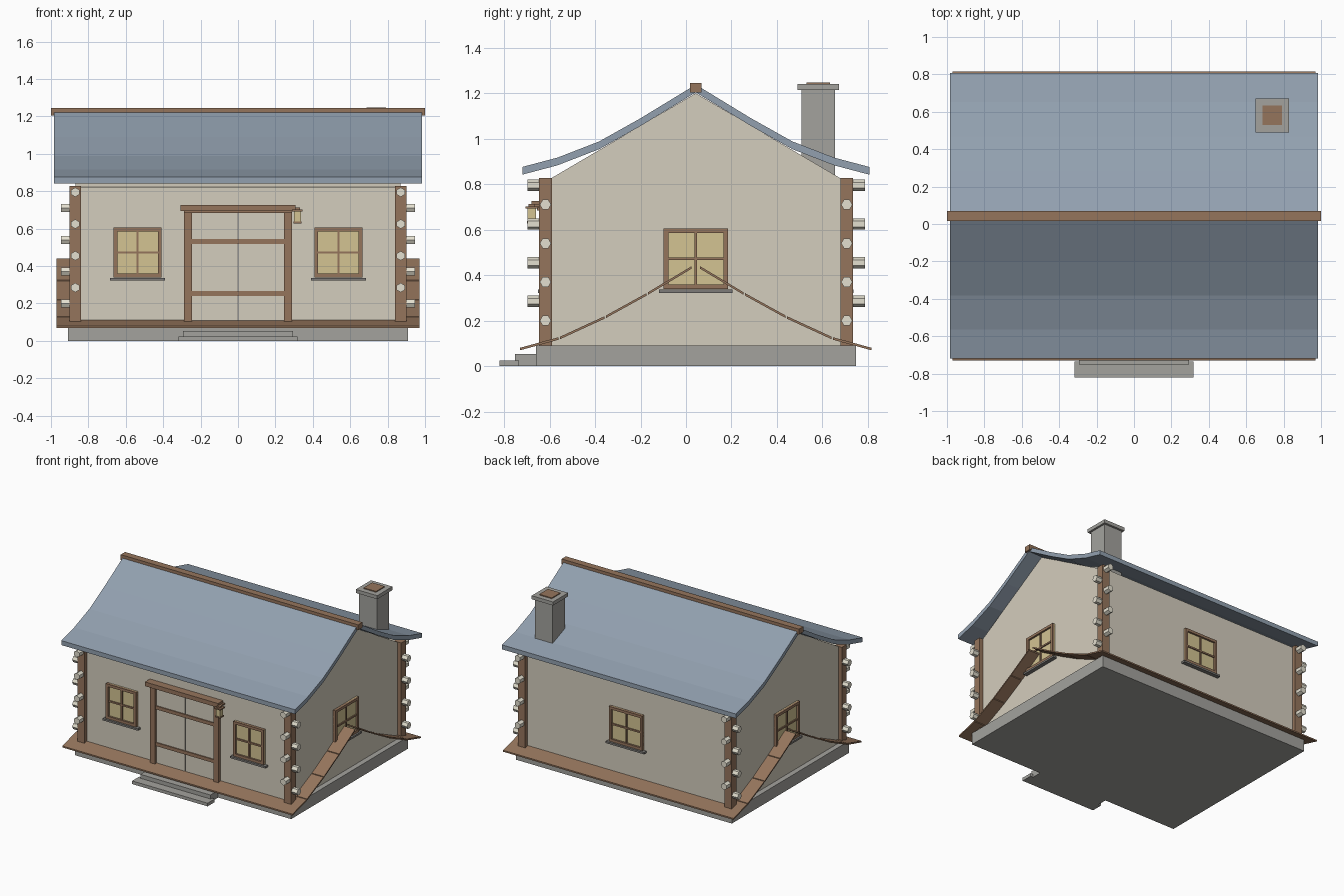
import bpy
from math import radians
from mathutils import Vector, Matrix

cube = bpy.data.objects.get("Cube")
if cube:
    bpy.data.objects.remove(cube, do_unlink=True)

C = 0.043  # y of the ridge line and of the house middle


def material(name, rgb):
    m = bpy.data.materials.new(name)
    m.use_nodes = True
    lin = [(v / 255 / 12.92 if v < 11 else ((v / 255 + 0.055) / 1.055) ** 2.4) for v in rgb]
    col = (*lin, 1)
    m.diffuse_color = col
    m.node_tree.nodes["Principled BSDF"].inputs["Base Color"].default_value = col
    return m


PLASTER = material("plaster", (212, 205, 189))
LOG = material("pale log", (228, 224, 208))
WOOD = material("brown wood", (149, 117, 92))
ROOF = material("slate blue roof", (146, 160, 175))
STONE = material("grey stone", (163, 162, 157))
GLASS = material("warm glass", (211, 195, 146))
SILL = material("dark stone", (125, 123, 120))


def mesh_object(name, verts, faces, mat):
    me = bpy.data.meshes.new(name)
    me.from_pydata(verts, [], faces)
    me.materials.append(mat)
    ob = bpy.data.objects.new(name, me)
    bpy.context.collection.objects.link(ob)
    return ob


def prism(name, profile, x0, x1, mat):
    """Extrude a (y, z) outline along x."""
    n = len(profile)
    verts = [(x, y, z) for x in (x0, x1) for y, z in profile]
    faces = [tuple(range(n))[::-1], tuple(range(n, 2 * n))]
    faces += [(i, (i + 1) % n, n + (i + 1) % n, n + i) for i in range(n)]
    ob = mesh_object(name, verts, faces, mat)
    import bmesh
    bm = bmesh.new()
    bm.from_mesh(ob.data)
    bmesh.ops.recalc_face_normals(bm, faces=bm.faces)
    bm.to_mesh(ob.data)
    bm.free()
    return ob


def box(name, x, y, z, mat):
    return prism(name, [(y[0], z[0]), (y[1], z[0]), (y[1], z[1]), (y[0], z[1])], x[0], x[1], mat)


def log_end(name, center, direction, length):
    """Six-sided log stub pointing out of the wall."""
    d = Vector(direction)
    bpy.ops.mesh.primitive_cylinder_add(vertices=6, radius=0.025, depth=length)
    ob = bpy.context.object
    ob.name = name
    spin = Matrix.Rotation(radians(90), 4, 'X' if d.y else 'Y')
    ob.matrix_world = Matrix.Translation(Vector(center) + d * length / 2) @ spin
    ob.data.materials.append(LOG)


def window(name, origin, turn, half):
    """Four-pane window built facing -y, then turned onto its wall."""
    z0, z1, t = 0.34, 0.605, 0.02
    zm = (z0 + z1) / 2
    parts = [
        box(name + "_glass", (-half, half), (-0.008, 0.01), (z0, z1), GLASS),
        box(name + "_head", (-half, half), (-0.022, 0.01), (z1 - t, z1), WOOD),
        box(name + "_foot", (-half, half), (-0.022, 0.01), (z0, z0 + t), WOOD),
        box(name + "_mullion", (-0.006, 0.006), (-0.016, 0.01), (z0, z1), WOOD),
        box(name + "_crossbar", (-half, half), (-0.016, 0.01), (zm - 0.006, zm + 0.006), WOOD),
        box(name + "_sill", (-half - 0.02, half + 0.02), (-0.03, 0.01), (z0 - 0.018, z0 - 0.004), SILL),
    ]
    for s in (-1, 1):
        xs = sorted((s * half, s * (half - t)))
        parts.append(box(name + "_jamb", xs, (-0.022, 0.01), (z0, z1), WOOD))
    place = Matrix.Translation(origin) @ Matrix.Rotation(radians(turn), 4, 'Z')
    for p in parts:
        p.data.transform(place)


# Base and steps
FRONT, BACK, SIDE = -0.62, 0.706, 0.87
box("foundation", (-0.91, 0.91), (-0.66, 0.748), (0, 0.09), STONE)
box("upper_step", (-0.295, 0.295), (-0.752, -0.655), (0, 0.054), STONE)
box("lower_step", (-0.318, 0.318), (-0.82, -0.735), (0, 0.024), STONE)

# Walls and gable
box("walls", (-SIDE, SIDE), (FRONT, BACK), (0.085, 0.822), PLASTER)
prism("gable", [(FRONT + 0.02, 0.822), (BACK - 0.02, 0.822), (C, 1.2)], -SIDE, SIDE, PLASTER)

# Swept roof slopes and the low plank skirt, mirrored about the ridge
roof_line = [(0.763, 0.876), (0.608, 0.917), (0.425, 0.988), (0.243, 1.09), (0.0, 1.238)]
skirt_line = [(0.775, 0.08), (0.6, 0.128), (0.398, 0.221), (0.213, 0.323), (0.016, 0.441)]
for s, side in ((-1, "front"), (1, "back")):
    top = [(C + s * d, z) for d, z in roof_line]
    prism(side + "_roof", top + [(y, z - 0.034) for y, z in reversed(top)], -0.985, 0.985, ROOF)
    for (d0, z0), (d1, z1) in zip(skirt_line, skirt_line[1:]):
        a, b = Vector((C + s * d0, z0)), Vector((C + s * d1, z1))
        gap = (b - a).normalized() * 0.003
        a, b, drop = a + gap, b - gap, Vector((0, 0.011))
        prism(side + "_skirt_plank", [tuple(p) for p in (a, b, b - drop, a - drop)], -0.97, 0.97, WOOD)
box("ridge_beam", (-1, 1), (C - 0.026, C + 0.026), (1.204, 1.245), WOOD)

# Chimney
box("chimney_shaft", (0.665, 0.815), (0.507, 0.656), (0.84, 1.216), STONE)
box("chimney_cap", (0.65, 0.83), (0.49, 0.672), (1.214, 1.241), STONE)
box("chimney_flue", (0.687, 0.792), (0.53, 0.634), (1.235, 1.248), WOOD)

# Corner posts with alternating log ends
for sx in (-1, 1):
    for y, sy in ((-0.618, -1), (0.707, 1)):
        box("corner_post", sorted((sx * 0.84, sx * 0.9)), (y - 0.028, y + 0.028), (0.088, 0.827), WOOD)
        for i in range(4):
            z = 0.2 + 0.17 * i
            log_end("side_log_end", (sx * 0.87, y, z), (sx, 0, 0), 0.077)
            log_end("face_log_end", (sx * 0.87, y, z + 0.085), (0, sy, 0), 0.08)

# Double door and its frame
for s in (-1, 1):
    box("door_leaf", sorted((s * 0.004, s * 0.25)), (-0.63, FRONT), (0.09, 0.69), PLASTER)
    box("door_post", sorted((s * 0.247, s * 0.288)), (-0.645, FRONT), (0.088, 0.695), WOOD)
for z in (0.253, 0.532):
    box("door_rail", (-0.25, 0.25), (-0.638, FRONT), (z - 0.013, z + 0.013), WOOD)
box("door_gap", (-0.004, 0.004), (-0.627, FRONT), (0.09, 0.69), SILL)
box("door_lintel", (-0.29, 0.29), (-0.655, FRONT), (0.685, 0.7), WOOD)
box("door_canopy", (-0.308, 0.308), (-0.68, FRONT), (0.695, 0.727), WOOD)

# Lantern beside the door
LX, LY = 0.318, -0.678
for part, r, z, mat in (("base", 0.022, (0.628, 0.638), WOOD), ("glass", 0.018, (0.638, 0.695), GLASS),
                        ("cap", 0.028, (0.693, 0.702), WOOD), ("cap_top", 0.014, (0.702, 0.712), WOOD)):
    box("lantern_" + part, (LX - r, LX + r), (LY - r, LY + r), z, mat)
box("lantern_bracket", (LX - 0.006, LX + 0.006), (LY, FRONT), (0.702, 0.712), WOOD)

# Windows on all four walls
for s, side in ((-1, "right"), (1, "left")):
    window("front_" + side + "_window", (s * 0.537, FRONT, 0), 0, 0.128)
    window(side + "_gable_window", (s * SIDE, C, 0), s * 90, 0.141)
window("back_window", (0, BACK, 0), 180, 0.141)
